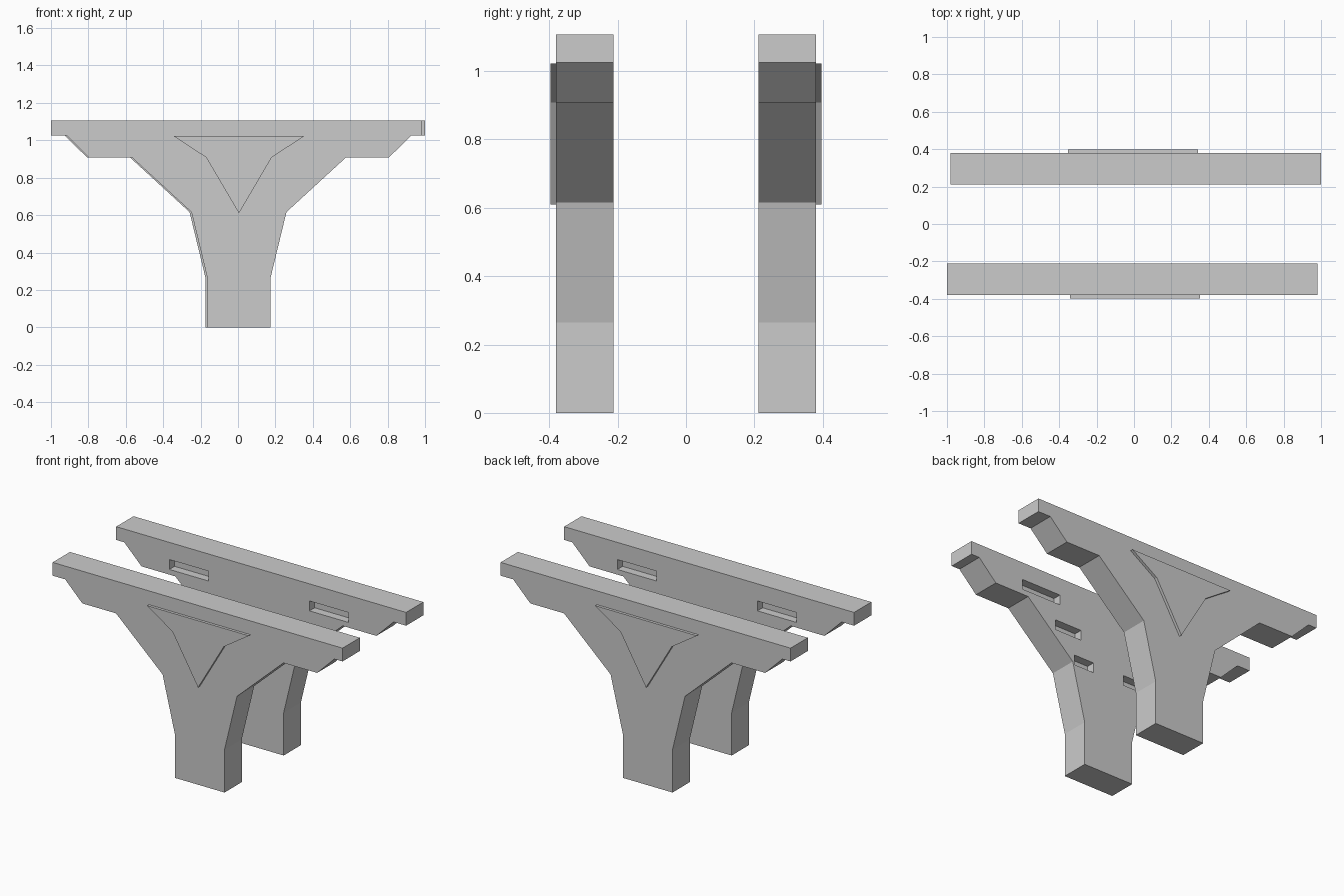
import bpy, bmesh
from math import pi

if "Cube" in bpy.data.objects:
    bpy.data.objects.remove(bpy.data.objects["Cube"])

CX = 0.005          # centre line of the front frame


def add_prism(bm, profile, y0, y1):
    """Extrude an XZ profile from y0 to y1."""
    face = bm.faces.new([bm.verts.new((x, y0, z)) for x, z in profile])
    ext = bmesh.ops.extrude_face_region(bm, geom=[face])
    verts = [g for g in ext["geom"] if isinstance(g, bmesh.types.BMVert)]
    bmesh.ops.translate(bm, verts=verts, vec=(0, y1 - y0, 0))


def make(name, prisms):
    bm = bmesh.new()
    for p in prisms:
        add_prism(bm, *p)
    bmesh.ops.recalc_face_normals(bm, faces=bm.faces)
    me = bpy.data.meshes.new(name)
    bm.to_mesh(me)
    bm.free()
    ob = bpy.data.objects.new(name, me)
    bpy.context.collection.objects.link(ob)
    return ob


def mirrored(half):
    """Mirror half a profile about the frame's centre line."""
    return [(CX + x, z) for x, z in half] + [(CX - x, z) for x, z in reversed(half) if x > 0]


# T-shaped frame, its top beam slightly off centre
half = [(0.169, 0), (0.169, 0.265), (0.254, 0.616), (0.572, 0.908), (0.802, 0.908), (0.92, 1.025)]
outline = mirrored(half)
outline[6:6] = [(0.98, 1.025), (0.98, 1.107), (-1.0, 1.107), (-1.0, 1.025)]
frame = make("front_frame", [(outline, -0.38, -0.2115)])

# Slots cut into the inner face, three per arm
slots = []
for a, b, z in [(0.345, 0.612, 0.94), (0.195, 0.378, 0.773), (0.106, 0.242, 0.601)]:
    for s in (-1, 1):
        x0, x1 = CX + s * a, CX + s * b
        slots.append(([(x0, z), (x1, z), (x1, z + 0.061), (x0, z + 0.061)], -0.262, -0.15))
cutter = make("slot_cutter", slots)
cutter.hide_render = True
mod = frame.modifiers.new("slots", "BOOLEAN")
mod.operation = "DIFFERENCE"
mod.solver = "EXACT"
mod.object = cutter
bpy.context.view_layer.update()
cut = bpy.data.meshes.new_from_object(frame.evaluated_get(bpy.context.evaluated_depsgraph_get()))
frame.modifiers.clear()
frame.data = cut
bpy.data.objects.remove(cutter)

# Raised Y-shaped plate on the outer face
plate = make("front_plate", [(mirrored([(0, 0.61), (0.175, 0.908), (0.348, 1.022)]), -0.397, -0.375)])

# Back frame and plate: the same parts turned half way round
for ob, name in ((frame, "back_frame"), (plate, "back_plate")):
    back = bpy.data.objects.new(name, ob.data)
    back.rotation_euler.z = pi
    bpy.context.collection.objects.link(back)
